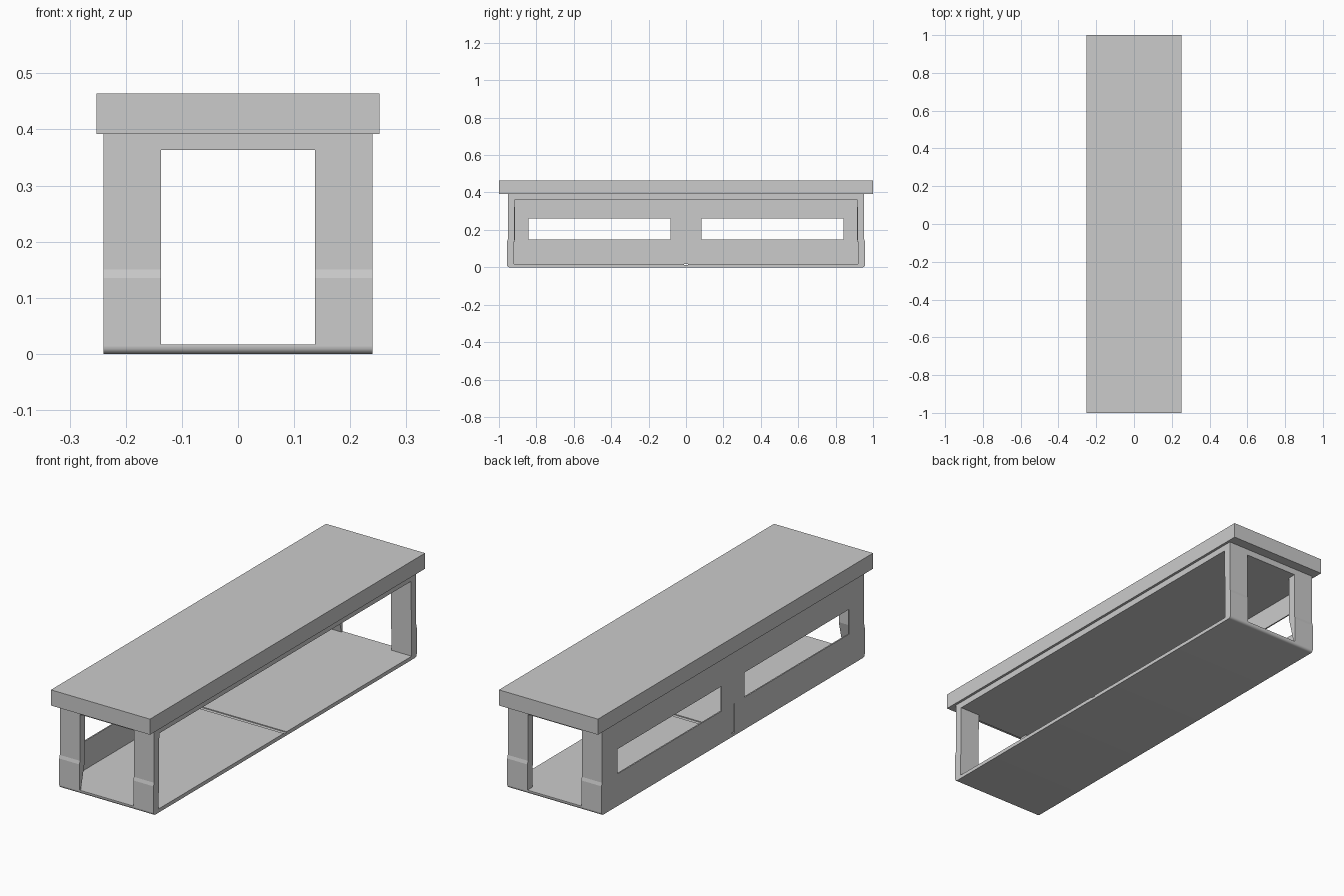
import bpy, bmesh, math

if "Cube" in bpy.data.objects:
    bpy.data.objects.remove(bpy.data.objects["Cube"])


def prism(name, pts, x0, x1):
    """Closed y-z profile extruded along x."""
    bm = bmesh.new()
    face = bm.faces.new([bm.verts.new((x0, y, z)) for y, z in pts])
    ext = bmesh.ops.extrude_face_region(bm, geom=[face])
    verts = [g for g in ext["geom"] if isinstance(g, bmesh.types.BMVert)]
    bmesh.ops.translate(bm, verts=verts, vec=(x1 - x0, 0, 0))
    bmesh.ops.recalc_face_normals(bm, faces=bm.faces)
    mesh = bpy.data.meshes.new(name)
    bm.to_mesh(mesh)
    bm.free()
    ob = bpy.data.objects.new(name, mesh)
    bpy.context.collection.objects.link(ob)
    return ob


def box(name, x0, x1, y0, y1, z0, z1):
    return prism(name, [(y0, z0), (y1, z0), (y1, z1), (y0, z1)], x0, x1)


W, LEG = 0.24, 0.137      # half width of frame, inner edge of legs
OUT, FOOT, INN = 0.953, 0.957, 0.915
FLOOR, MID, SILL, CEIL, TOP = 0.017, 0.148, 0.262, 0.363, 0.392

# table top and the board under it
box("table_top", -0.252, 0.252, -1, 1, TOP, 0.464)
box("upper_board", -W, W, -OUT, OUT, CEIL, TOP)

# base with rounded lower edges at both ends
r = 0.013
arc = [(FOOT - r + r * math.sin(a), r - r * math.cos(a))
       for a in [math.radians(15 * i) for i in range(7)]]
side = arc + [(FOOT, r)]
side = arc
base = prism("base", side + [(-y, z) for y, z in reversed(side)], -W, W)
bpy.context.view_layer.objects.active = base
base.select_set(True)
bpy.ops.object.shade_smooth_by_angle(angle=math.radians(30))

# two floor panels with a narrow groove between them
for s, label in ((-1, "front"), (1, "rear")):
    y0, y1 = sorted((s * 0.01, s * FOOT))
    box(label + "_floor_panel", -W, W, y0, y1, r, FLOOR)

# corner legs; those on the panelled side taper inside at the foot
for s, label in ((-1, "front"), (1, "rear")):
    outer = [(OUT, CEIL), (OUT, 0.15), (FOOT, 0.135), (FOOT, FLOOR)]
    open_leg = outer + [(0.92, FLOOR), (INN, CEIL)]
    panel_leg = outer + [(0.947, FLOOR), (INN, MID), (INN, CEIL)]
    prism(label + "_open_side_leg", [(s * y, z) for y, z in open_leg], LEG, W)
    prism(label + "_panel_side_leg", [(s * y, z) for y, z in panel_leg], -W, -LEG)

# upper back panel: rail with two end posts and a middle post
half = [(INN, CEIL), (INN, MID), (0.842, MID), (0.842, SILL), (0.083, SILL), (0.083, MID)]
prism("back_rail", half + [(-y, z) for y, z in reversed(half)], -W, -W + 0.006)

# lower back panel in two halves with a thin backing behind the seam
for s, label in ((-1, "front"), (1, "rear")):
    pts = [(0.01, FLOOR), (0.947, FLOOR), (INN, MID), (0.01, MID)]
    prism(label + "_lower_panel", [(s * y, z) for y, z in pts], -W, -W + 0.006)
box("seam_backing", -W + 0.003, -W + 0.006, -0.01, 0.01, FLOOR, MID)
